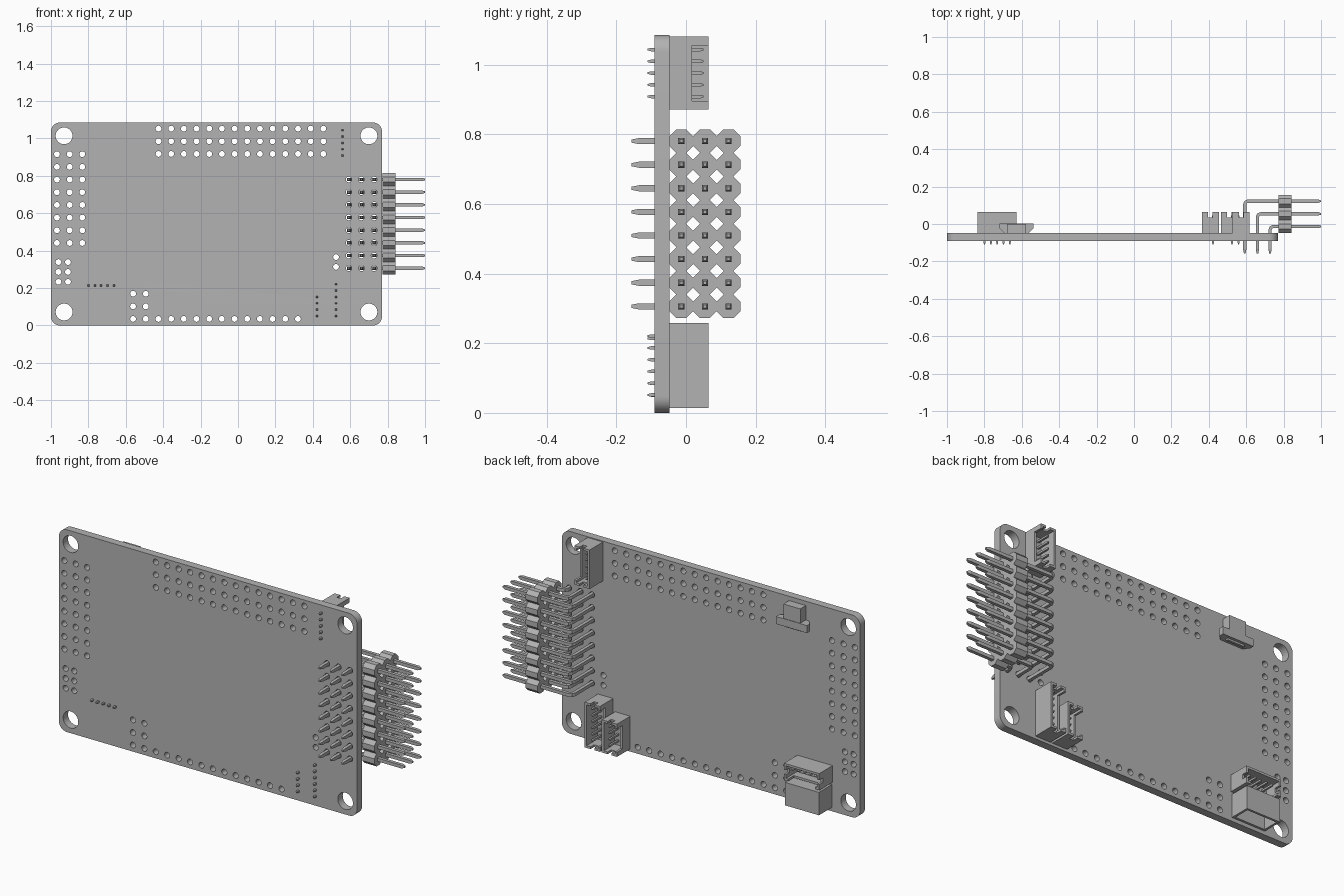
import bpy, bmesh
from math import sin, cos, pi, radians
from mathutils import Vector, Matrix

if "Cube" in bpy.data.objects:
    bpy.data.objects.remove(bpy.data.objects["Cube"])

grey = bpy.data.materials.new("plain grey")
grey.use_nodes = True
grey.diffuse_color = (0.45, 0.45, 0.45, 1)
grey.node_tree.nodes["Principled BSDF"].inputs["Base Color"].default_value = (0.45, 0.45, 0.45, 1)

FRONT, BACK = -0.09, -0.048      # board faces along y
PITCH, FINE = 0.0678, 0.0338     # header and small connector pitch


def add_object(name, bm, matrix=None):
    if matrix:
        bm.transform(matrix)
    bmesh.ops.recalc_face_normals(bm, faces=bm.faces)
    mesh = bpy.data.meshes.new(name)
    bm.to_mesh(mesh)
    bm.free()
    mesh.materials.append(grey)
    obj = bpy.data.objects.new(name, mesh)
    bpy.context.collection.objects.link(obj)
    return obj


def box(bm, x, y, z):
    size = Vector((x[1] - x[0], y[1] - y[0], z[1] - z[0]))
    mid = Vector((sum(x) / 2, sum(y) / 2, sum(z) / 2))
    bmesh.ops.create_cube(bm, size=1, matrix=Matrix.Translation(mid) @ Matrix.Diagonal(size.to_4d()))


def loft(bm, rings):
    loops = [[bm.verts.new(p) for p in ring] for ring in rings]
    n = len(loops[0])
    for a, b in zip(loops, loops[1:]):
        for i in range(n):
            bm.faces.new((a[i], a[(i + 1) % n], b[(i + 1) % n], b[i]))
    bm.faces.new(loops[0][::-1])
    bm.faces.new(loops[-1])


def pin(bm, stations, z):
    """Square wire through (x, y, heading in degrees, half width)."""
    rings = []
    for x, y, heading, h in stations:
        a = radians(heading)
        nx, ny = -sin(a) * h, cos(a) * h
        rings.append([(x + s * nx, y + s * ny, z + t * h)
                      for s, t in ((-1, -1), (1, -1), (1, 1), (-1, 1))])
    loft(bm, rings)


def grid(x0, nx, z0, nz, dx=PITCH, dz=PITCH):
    return [(x0 + i * dx, z0 + j * dz) for i in range(nx) for j in range(nz)]


# Board: rounded outline with every drilled hole, filled and extruded
curve = bpy.data.curves.new("board_outline", "CURVE")
curve.dimensions = "2D"
curve.fill_mode = "BOTH"
curve.extrude = (BACK - FRONT) / 2


def outline(points):
    spline = curve.splines.new("POLY")
    spline.points.add(len(points) - 1)
    for p, (x, z) in zip(spline.points, points):
        p.co = (x, z, 0, 1)
    spline.use_cyclic_u = True


def circle(x, z, r, n):
    outline([(x + r * cos(2 * pi * i / n), z + r * sin(2 * pi * i / n)) for i in range(n)])


R = 0.048
corners = [(0.77 - R, 1.085 - R), (-1 + R, 1.085 - R), (-1 + R, R), (0.77 - R, R)]
outline([(cx + R * cos(pi / 2 * (k + i / 8)), cz + R * sin(pi / 2 * (k + i / 8)))
         for k, (cx, cz) in enumerate(corners) for i in range(9)])
for x in (-0.93, 0.70):
    for z in (0.072, 1.014):
        circle(x, z, 0.045, 32)
holes = (grid(-0.425, 14, 0.917, 3) + grid(-0.968, 3, 0.441, 8)
         + grid(-0.96, 2, 0.233, 3, 0.051, 0.053) + grid(-0.561, 14, 0.035, 1)
         + grid(-0.561, 2, 0.102, 2) + grid(0.524, 1, 0.313, 2, dz=0.053)
         + grid(0.592, 3, 0.306, 8))
for x, z in holes:
    circle(x, z, 0.0155, 16)
helper = bpy.data.objects.new("board_outline", curve)
bpy.context.collection.objects.link(helper)
bpy.context.view_layer.update()
mesh = bpy.data.meshes.new_from_object(helper.evaluated_get(bpy.context.evaluated_depsgraph_get()))
bpy.data.objects.remove(helper)
bm = bmesh.new()
bm.from_mesh(mesh)
bmesh.ops.remove_doubles(bm, verts=bm.verts, dist=0.00001)
board = add_object("circuit_board", bm,
                   Matrix.Translation((0, (FRONT + BACK) / 2, 0)) @ Matrix.Rotation(pi / 2, 4, "X"))
bpy.ops.object.select_all(action="DESELECT")
board.select_set(True)
bpy.context.view_layer.objects.active = board
bpy.ops.object.shade_smooth_by_angle(angle=radians(30))

# Right-angle pin header: octagonal housings and bent pins
housing, pins = bmesh.new(), bmesh.new()
H, C, W = 0.034, 0.014, 0.0088
octagon = [(H, -C), (H, C), (C, H), (-C, H), (-H, C), (-H, -C), (-C, -H), (C, -H)]
for row in range(8):
    z = 0.306 + row * PITCH
    for col in range(3):
        y = -0.0135 + col * PITCH
        x = 0.7276 - col * PITCH
        loft(housing, [[(hx, y + a, z + b) for a, b in octagon] for hx in (0.772, 0.842)])
        pin(pins, [(x, -0.157, 90, W * 0.5), (x, -0.135, 90, W), (x, y - 0.016, 90, W),
                   (x + 0.005, y - 0.005, 45, W), (x + 0.016, y, 0, W),
                   (0.985, y, 0, W), (1.0, y, 0, W * 0.5)], z)
add_object("header_housing", housing)
add_object("header_pins", pins)


# Small open connectors: u along the row, v across (window at -v), w off the board
def connector(name, count, origin, u_axis, v_axis):
    half = (count - 1) * FINE / 2 + 0.037
    top, t = 0.113, 0.012
    v0, v1 = -0.058, 0.032
    bm = bmesh.new()
    box(bm, (-half, half), (v0, v1), (0, 0.02))
    box(bm, (-half, half), (v1 - t, v1), (0.02, top))
    box(bm, (-half, half), (v0, v0 + t), (0.02, 0.065))
    for s in (-1, 1):
        end = sorted((s * half, s * (half - t)))
        box(bm, end, (v0 + t, v1 - t), (0.02, top - 0.03))
        box(bm, end, (v0 + t, -0.027), (top - 0.03, top))
        box(bm, end, (-0.003, v1 - t), (top - 0.03, top))
        box(bm, sorted((s * half, s * (half - 0.025))), (v0, v0 + t), (0.065, top))
    for i in range(count):
        u = (i - (count - 1) / 2) * FINE
        h = 0.005
        loft(bm, [[(u + a * k, b * k, w) for a, b in ((-h, -h), (h, -h), (h, h), (-h, h))]
                  for w, k in ((-0.062, 0.5), (-0.052, 1), (0.09, 1), (0.098, 0.5))])
    m = Matrix((u_axis, v_axis, (0, 1, 0))).transposed().to_4x4()
    add_object(name, bm, Matrix.Translation((origin[0], BACK, origin[1])) @ m)


UP, RIGHT, LEFT = (0, 0, 1), (-1, 0, 0), (1, 0, 0)
connector("upper_five_pin_connector", 5, (0.559, 0.976), UP, RIGHT)
connector("lower_four_pin_connector", 4, (0.4225, 0.102), UP, LEFT)
connector("lower_six_pin_connector", 6, (0.524, 0.136), UP, LEFT)
connector("corner_five_pin_connector", 5, (-0.7315, 0.214), LEFT, UP)

# Corner socket, open towards the lower board edge
bm = bmesh.new()
x0, x1, y1, t = -0.832, -0.632, 0.062, 0.012
box(bm, (x0, x1), (BACK, y1), (0.10, 0.143))
box(bm, (x0, x1), (y1 - t, y1), (0.02, 0.10))
box(bm, (x0, x1), (BACK, BACK + t), (0.02, 0.10))
for a in (x0, x1 - t):
    box(bm, (a, a + t), (BACK + t, y1 - t), (0.02, 0.10))
add_object("corner_socket", bm)

# Small power port near the upper edge: flared lip and narrow shell
bm = bmesh.new()
mid = -0.628
profile = [(-0.092, 0.003), (0.092, 0.003), (0.092, -0.022), (0.066, BACK),
           (-0.066, BACK), (-0.092, -0.022)]
loft(bm, [[(mid + x, y, z) for x, y in profile] for z in (0.945, 0.985)])
box(bm, (mid - 0.05, mid + 0.05), (BACK, 0.0), (0.985, 1.062))
box(bm, (mid - 0.05, mid + 0.05), (-0.025, -0.012), (0.935, 0.945))
add_object("power_port", bm)
